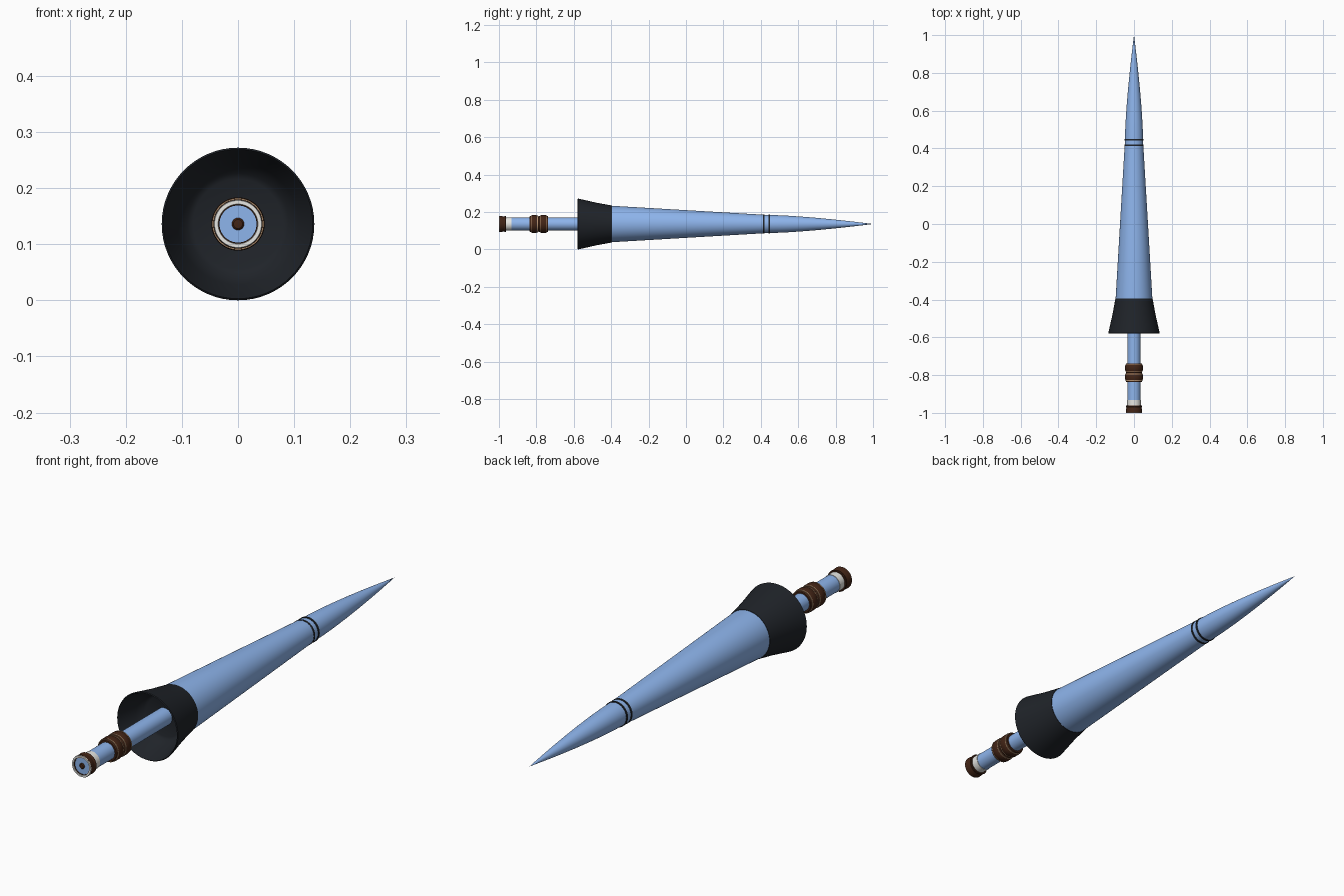
import bpy, bmesh
from math import pi, radians
from mathutils import Vector

if "Cube" in bpy.data.objects:
    bpy.data.objects.remove(bpy.data.objects["Cube"])

CZ = 0.136   # height of the long axis
SEG = 64


def material(name, rgb):
    m = bpy.data.materials.new(name)
    m.diffuse_color = (*rgb, 1)
    m.use_nodes = True
    m.node_tree.nodes["Principled BSDF"].inputs["Base Color"].default_value = m.diffuse_color
    return m


BLUE = material("pale_blue", (0.27, 0.46, 0.84))
DARK = material("charcoal", (0.014, 0.017, 0.022))
BROWN = material("dark_brown", (0.055, 0.018, 0.008))
TAN = material("tan", (0.45, 0.28, 0.16))
WHITE = material("off_white", (0.8, 0.8, 0.77))


def lathe(name, profile, mat, closed=False):
    """Spin (y, radius) points around the long axis."""
    bm = bmesh.new()
    pts = list(profile) + ([profile[0]] if closed else [])
    vs = [bm.verts.new((r, y, 0)) for y, r in pts]
    es = [bm.edges.new(p) for p in zip(vs, vs[1:])]
    bmesh.ops.spin(bm, geom=vs + es, cent=(0, 0, 0), axis=(0, 1, 0),
                   angle=2 * pi, steps=SEG, use_duplicate=False)
    bmesh.ops.remove_doubles(bm, verts=bm.verts, dist=1e-5)
    bmesh.ops.recalc_face_normals(bm, faces=bm.faces)
    bmesh.ops.translate(bm, verts=bm.verts, vec=Vector((0, 0, CZ)))
    me = bpy.data.meshes.new(name)
    bm.to_mesh(me)
    bm.free()
    ob = bpy.data.objects.new(name, me)
    bpy.context.collection.objects.link(ob)
    me.materials.append(mat)
    bpy.ops.object.select_all(action='DESELECT')
    ob.select_set(True)
    bpy.context.view_layer.objects.active = ob
    bpy.ops.object.shade_smooth_by_angle(angle=radians(30))
    return ob


# Tapered shaft and curved point
lathe("shaft", [(-0.42, 0), (-0.42, 0.096), (-0.39, 0.097), (0.0, 0.074),
                (0.415, 0.0495), (0.415, 0)], BLUE)
tip = [(0.45 + 0.55 * t / 12, 0.048 * (1 - (t / 12) ** 1.45)) for t in range(13)]
lathe("point", [(0.41, 0), (0.41, 0.0485)] + tip, BLUE)

# Two dark bands where the point meets the shaft
for i, y in enumerate((0.417, 0.446)):
    lathe(f"point_band_{i + 1}", [(y - 0.004, 0.045), (y - 0.004, 0.0505),
                                  (y + 0.004, 0.0505), (y + 0.004, 0.045)], DARK, True)

# Flared hollow hand guard
lathe("hand_guard", [(-0.395, 0), (-0.395, 0.0985), (-0.42, 0.103), (-0.48, 0.114),
                     (-0.572, 0.135), (-0.577, 0.136), (-0.58, 0.133),
                     (-0.572, 0.129), (-0.50, 0.108), (-0.475, 0.090),
                     (-0.47, 0.080), (-0.47, 0)], DARK)

# Grip rod
lathe("grip", [(-0.985, 0), (-0.985, 0.0345), (-0.46, 0.0345), (-0.46, 0)], BLUE)

# Turned collar: two rounded brown beads with narrow tan lines
for i, y in enumerate((-0.811, -0.762)):
    lathe(f"collar_bead_{i + 1}",
          [(y - 0.025, 0.030), (y - 0.025, 0.041), (y - 0.011, 0.0475),
           (y + 0.011, 0.0475), (y + 0.024, 0.041), (y + 0.024, 0.030)], BROWN, True)
    for j, d in enumerate((-0.017, 0.017)):
        lathe(f"collar_line_{i + 1}_{j + 1}",
              [(y + d - 0.002, 0.035), (y + d - 0.002, 0.0462),
               (y + d + 0.002, 0.0462), (y + d + 0.002, 0.035)], TAN, True)

# Pommel: white sleeve, flared brown cap, white end ring, blue disc, brown stud
lathe("pommel_sleeve", [(-0.968, 0.030), (-0.968, 0.036), (-0.932, 0.036),
                        (-0.932, 0.030)], WHITE, True)
lathe("pommel_cap", [(-0.997, 0.033), (-0.997, 0.0435), (-0.985, 0.0425),
                     (-0.973, 0.040), (-0.965, 0.043), (-0.962, 0.041),
                     (-0.962, 0.033)], BROWN, True)
lathe("pommel_ring", [(-0.996, 0.0345), (-1.0, 0.0355), (-1.0, 0.042),
                      (-0.996, 0.043)], WHITE, True)
lathe("pommel_disc", [(-0.994, 0), (-0.994, 0.035), (-0.98, 0.035), (-0.98, 0)], BLUE)
lathe("pommel_stud", [(-1.0, 0), (-0.999, 0.008), (-0.996, 0.011), (-0.99, 0.011),
                      (-0.99, 0)], BROWN)
